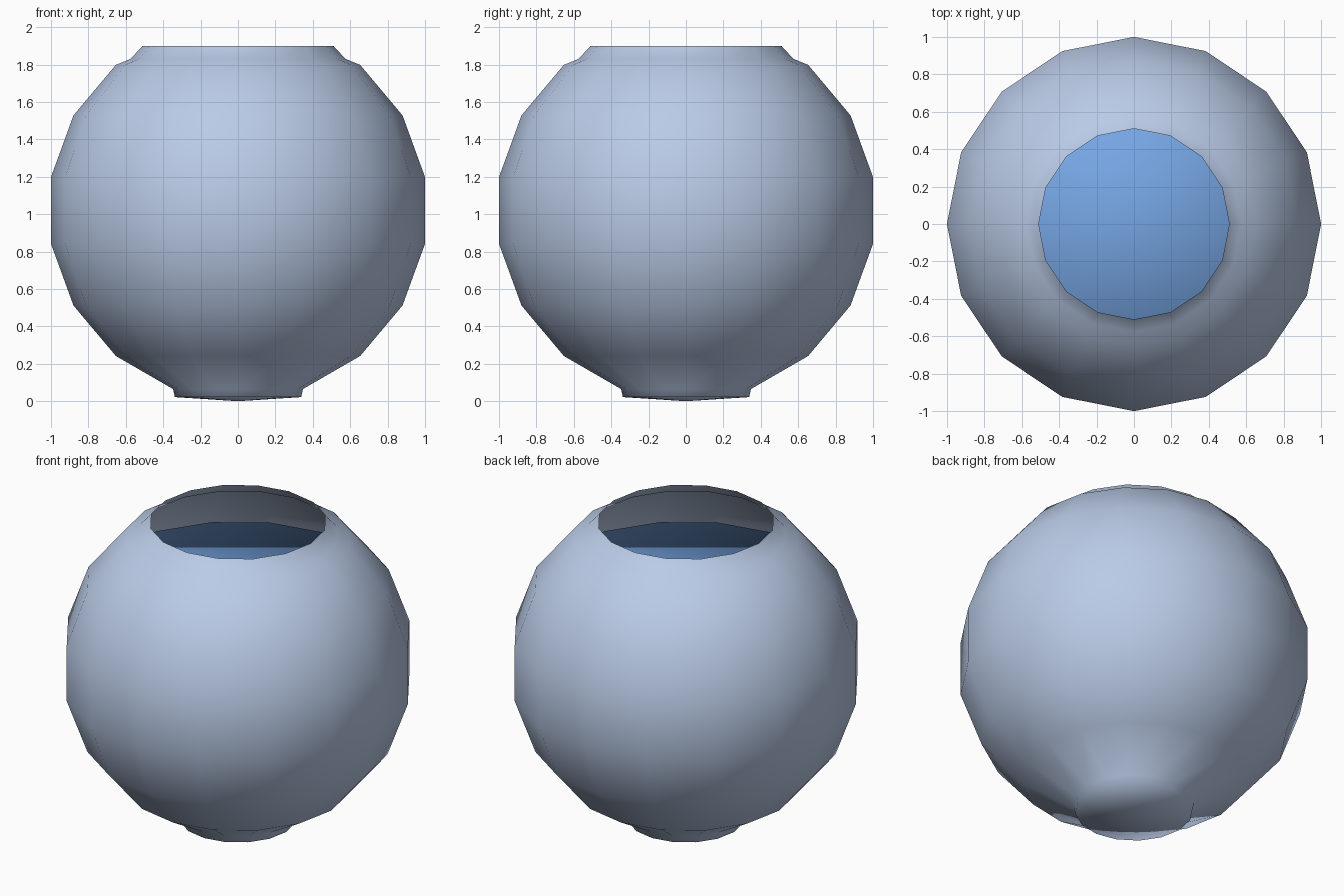
import bpy
import bmesh
from math import sin, cos, pi, radians

cube = bpy.data.objects.get("Cube")
if cube:
    bpy.data.objects.remove(cube, do_unlink=True)

SIDES = 16
RADIUS = 1.016
CENTRE = 1.02


def material(name, colour):
    mat = bpy.data.materials.new(name)
    mat.use_nodes = True
    mat.diffuse_color = (*colour, 1)
    mat.node_tree.nodes["Principled BSDF"].inputs["Base Color"].default_value = (*colour, 1)
    return mat


def ball_ring(latitude, scale=1.0):
    """Radius and height of one ring of the ball."""
    a = radians(latitude)
    return RADIUS * scale * cos(a), CENTRE + RADIUS * scale * sin(a)


def lathe(name, bottom, profile, mat, lid=False):
    """Turn a rising profile about z, with a pole below and an optional flat lid."""
    bm = bmesh.new()
    pole = bm.verts.new((0, 0, bottom))
    rings = [[bm.verts.new((r * cos(2 * pi * i / SIDES), r * sin(2 * pi * i / SIDES), z))
              for i in range(SIDES)] for r, z in profile]
    for i in range(SIDES):
        j = (i + 1) % SIDES
        bm.faces.new((pole, rings[0][j], rings[0][i]))
        for low, high in zip(rings, rings[1:]):
            bm.faces.new((low[i], low[j], high[j], high[i]))
    if lid:
        bm.faces.new(rings[-1])
    for face in bm.faces:
        face.smooth = True
    mesh = bpy.data.meshes.new(name)
    bm.to_mesh(mesh)
    bm.free()
    mesh.materials.append(mat)
    obj = bpy.data.objects.new(name, mesh)
    bpy.context.collection.objects.link(obj)
    return obj


glass = material("pale blue glass", (0.51, 0.62, 0.83))
blue = material("water blue", (0.18, 0.38, 0.77))

# Bowl: small foot, faceted ball, flared-in neck and open rim
body = [ball_ring(lat) for lat in range(-70, 51, 20)]
lathe("bowl", 0.0, [(0.338, 0.022)] + body + [(0.575, 1.83), (0.51, 1.9)], glass)

# Water: slightly smaller ball with a flat top, softly shaded over its edge
fill = [ball_ring(lat, 0.975) for lat in range(-70, 11, 20)]
lathe("water", CENTRE - RADIUS * 0.975, fill + [(0.868, 1.5)], blue, lid=True)
